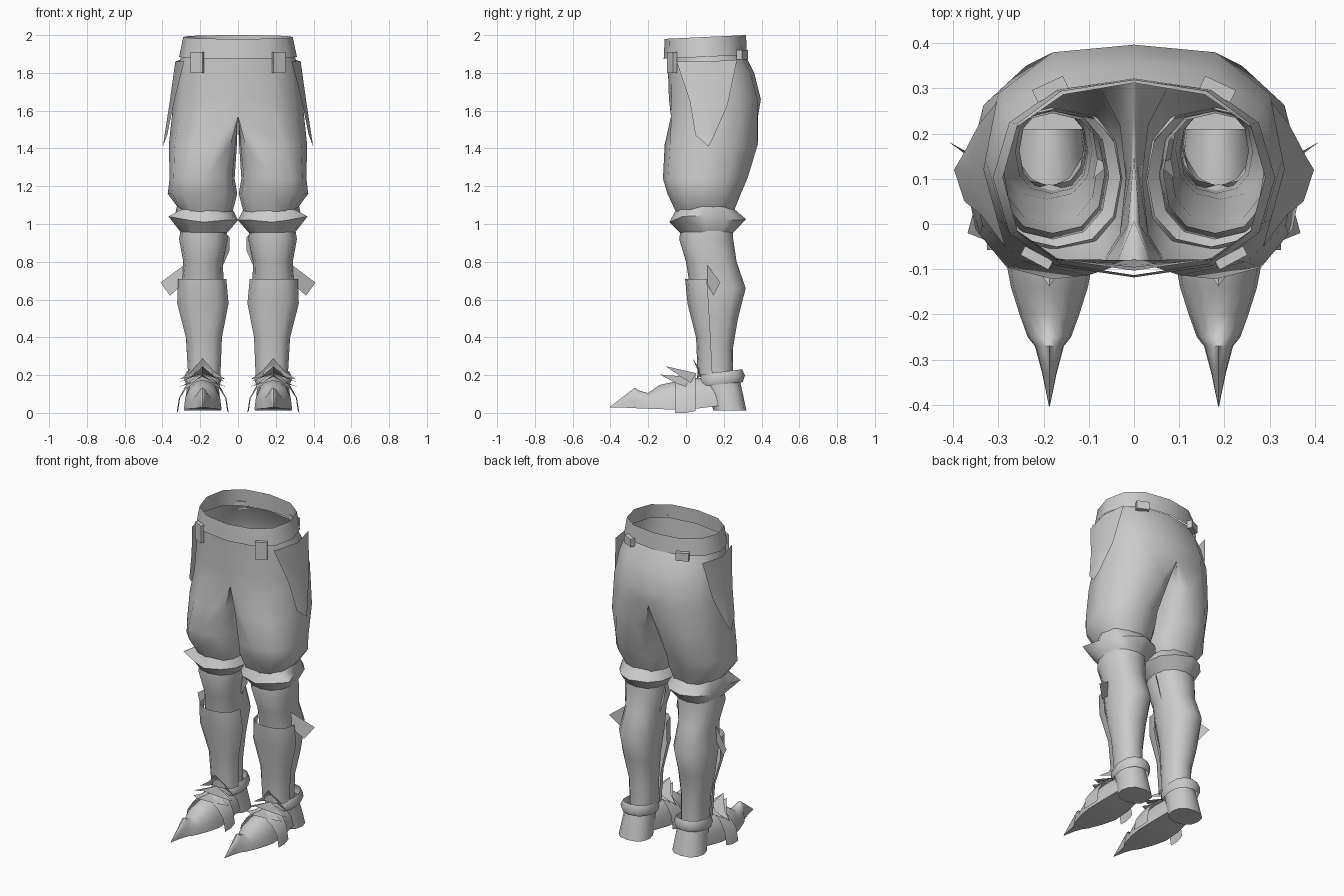
import bpy, bmesh, math
from mathutils import Matrix

if "Cube" in bpy.data.objects:
    bpy.data.objects.remove(bpy.data.objects["Cube"])

steel = bpy.data.materials.new("plain grey")
steel.diffuse_color = (0.6, 0.6, 0.6, 1)
steel.use_nodes = True
steel.node_tree.nodes["Principled BSDF"].inputs["Base Color"].default_value = steel.diffuse_color
FOOT_X = 0.187


def spow(v, p):
    return math.copysign(abs(v) ** p, v)


def finish(name, bm, smooth=50):
    """Clean the mesh, mirror it across x and shade it."""
    loose = [v for v in bm.verts if not v.link_faces]
    bmesh.ops.delete(bm, geom=loose, context='VERTS')
    bmesh.ops.remove_doubles(bm, verts=bm.verts, dist=0.0005)
    bmesh.ops.recalc_face_normals(bm, faces=bm.faces)
    me = bpy.data.meshes.new(name)
    bm.to_mesh(me)
    bm.free()
    me.materials.append(steel)
    ob = bpy.data.objects.new(name, me)
    bpy.context.collection.objects.link(ob)
    ob.modifiers.new("mirror", 'MIRROR').use_axis[0] = True
    bpy.ops.object.select_all(action='DESELECT')
    ob.select_set(True)
    bpy.context.view_layer.objects.active = ob
    bpy.ops.object.shade_smooth_by_angle(angle=math.radians(smooth))
    return ob


def loft(name, rings, closed=True, caps=(), open_rows=0, span=None):
    """Skin rings of points; the first open_rows rows only use `span` segments."""
    bm = bmesh.new()
    rows = [[bm.verts.new(p) for p in r] for r in rings]
    n = len(rows[0])
    full = n if closed else n - 1
    for k in range(len(rows) - 1):
        for i in range(span if k < open_rows else full):
            j = (i + 1) % n
            bm.faces.new((rows[k][i], rows[k][j], rows[k + 1][j], rows[k + 1][i]))
    for c in caps:
        bm.faces.new(rows[c])
    return finish(name, bm)


def plate(name, pts, faces):
    bm = bmesh.new()
    vs = [bm.verts.new(p) for p in pts]
    for f in faces:
        bm.faces.new([vs[i] for i in f])
    return finish(name, bm)


def ring(z, cx, xi, xo, yf, yb, dip=0, tilt=0, n=12, back=0.85, inner=0.85):
    """Oval starting at the front, going round the outside, then the inside."""
    ym, ry, pts = (yf + yb) / 2, (yb - yf) / 2, []
    for i in range(n):
        t = -math.pi / 2 + 2 * math.pi * i / n
        c, s = math.cos(t), math.sin(t)
        p = back if s > 0 else 0.85
        s = spow(s, p)
        if abs(c) < 1e-6:
            c, s = 0, s * (1 - dip)
        x = cx + (c ** p * (xo - cx) if c > 0 else -abs(c) ** inner * (cx - xi))
        pts.append((x, ym + ry * s, z + tilt * ry * s))
    return pts


def oval(z, x0, x1, yf, yb, tilt=0):
    return ring(z, (x0 + x1) / 2, x0, x1, yf, yb, tilt=tilt)


# waistband
loft("waistband", [ring(z, 0, 0, xo, yf, yb, tilt=0.047)[:7] for z, xo, yf, yb in
                   ((1.885, .312, -.118, .322), (1.99, .29, -.113, .318))], closed=False)

# breeches: hips joined at the middle, splitting into two thighs
loft("breeches", [ring(*r, back=0.93, inner=0.6) for r in (
    (1.90, 0, 0, .298, -.103, .312),
    (1.80, 0, 0, .325, -.102, .368, .03),
    (1.66, 0, 0, .342, -.106, .412, .06),
    (1.57, 0, 0, .350, -.108, .410, .11),
    (1.42, .10, .006, .366, -.113, .380),
    (1.24, .18, .018, .362, -.122, .325),
    (1.16, .185, .004, .372, -.098, .290),
    (1.06, .185, .030, .298, -.052, .250))], open_rows=3, span=6)

# side tassets hanging over the outer thighs
plate("tasset", [
    (.285, -.05, 1.86), (.332, .12, 1.86), (.303, .27, 1.87),
    (.338, .02, 1.65), (.364, .12, 1.63), (.343, .22, 1.63),
    (.375, .05, 1.47), (.398, .12, 1.41), (.380, .15, 1.47)],
    [(0, 1, 4, 3), (1, 2, 5, 4), (3, 4, 7, 6), (4, 5, 8, 7)])

# belt loops
for name, loc, size, rot in (
        ("front_belt_loop", (.215, -.075, 1.855), (.07, .022, .11), 28),
        ("back_belt_loop", (.185, .298, 1.895), (.075, .03, .05), -25)):
    bm = bmesh.new()
    bmesh.ops.create_cube(bm, size=1, matrix=Matrix.Translation(loc)
                          @ Matrix.Rotation(math.radians(rot), 4, 'Z')
                          @ Matrix.Diagonal((*size, 1)))
    finish(name, bm)

# flared cuff under each thigh: raised at the outside, pointed at the corners
cuff = [oval(1.08, .03, .31, -.05, .255), oval(1.02, .0, .335, -.085, .30),
        oval(.955, .056, .302, -.033, .25)]
cuff[0][3:5] = [(.312, .09, 1.14), (.302, .17, 1.12)]
cuff[1][0] = (.18, -.088, 1.01)
cuff[1][2] = (.368, -.02, 1.04)
cuff[1][3] = (.335, .10, 1.045)
cuff[1][6] = (.18, .318, 1.025)
loft("knee_cuff", cuff)

# lower legs
loft("lower_leg", [oval(*r) for r in (
    (1.02, .065, .295, -.02, .245), (.92, .055, .312, -.036, .25),
    (.80, .08, .29, .0, .268), (.66, .075, .305, .022, .316),
    (.50, .092, .292, .055, .275), (.35, .102, .262, .068, .25),
    (.19, .105, .253, .075, .25))])

# shin guards: front half shells
shin = []
for z, x0, x1, yf, ye in ((.71, .062, .317, -.005, .11), (.58, .05, .322, .008, .12),
                          (.40, .085, .276, .053, .13), (.20, .093, .264, .062, .14)):
    o = oval(z, x0, x1, yf, 2 * ye - yf)
    shin.append(o[9:] + o[:4])
loft("shin_guard", shin, closed=False)

# small flaps at the outer calf and inner knee
plate("calf_flap", [(.29, .115, .78), (.41, .182, .69), (.36, .145, .62), (.295, .115, .68)],
      [(0, 1, 2, 3)])
plate("inner_knee_flap", [(.09, .10, .97), (.045, .14, .93), (.045, .16, .86), (.08, .15, .78)],
      [(0, 1, 2, 3)])

# ankle cuff and heel
loft("ankle_cuff", [oval(.218, .10, .272, .085, .298, .12), oval(.185, .085, .288, .072, .312, .1),
                    oval(.152, .095, .275, .082, .30, .1)])
loft("heel", [oval(.19, .11, .262, .08, .28), oval(.12, .10, .272, .11, .297),
              oval(.012, .09, .285, .145, .32)], caps=(-1,))


def arch(y, w, zb, zt, p=1.0, n=8):
    return [(FOOT_X + w * spow(math.cos(math.pi * i / n), p), y,
             zb + (zt - zb) * abs(math.sin(math.pi * i / n)) ** 0.9) for i in range(n + 1)]


# pointed shoe, closed underneath, swept from heel to toe
loft("shoe", [arch(*r) for r in (
    (.21, .075, .042, .18), (.05, .097, .022, .185), (-.06, .10, .017, .165),
    (-.14, .085, .02, .148), (-.20, .066, .022, .105), (-.25, .048, .024, .118),
    (-.27, .032, .025, .134), (-.33, .016, .028, .088), (-.403, .001, .028, .032))],
    caps=(0,))

# strap over the instep
loft("instep_strap", [arch(-.058, .138, .0, .172, 1.25), arch(.0, .138, .0, .19, 1.25),
                      arch(.05, .13, .01, .205, 1.25)], closed=False)

# overlapping pointed plates on the instep
for k, (yf, zf, yb, zb, w, ys, zs) in enumerate((
        (-.138, .203, .02, .19, .125, .0, .138),
        (-.108, .247, .055, .21, .135, .025, .158),
        (.035, .29, .088, .205, .12, .055, .178))):
    x = FOOT_X
    plate("instep_plate_%d" % (k + 1), [
        (x, yf, zf), (x, yb, zb), (x - w, ys, zs), (x + w, ys, zs),
        (x - w * .5, (yf + ys) / 2 + .02, (zf + zs) / 2 - .015),
        (x + w * .5, (yf + ys) / 2 + .02, (zf + zs) / 2 - .015)],
        [(0, 4, 1), (4, 2, 1), (0, 1, 5), (5, 1, 3)])
